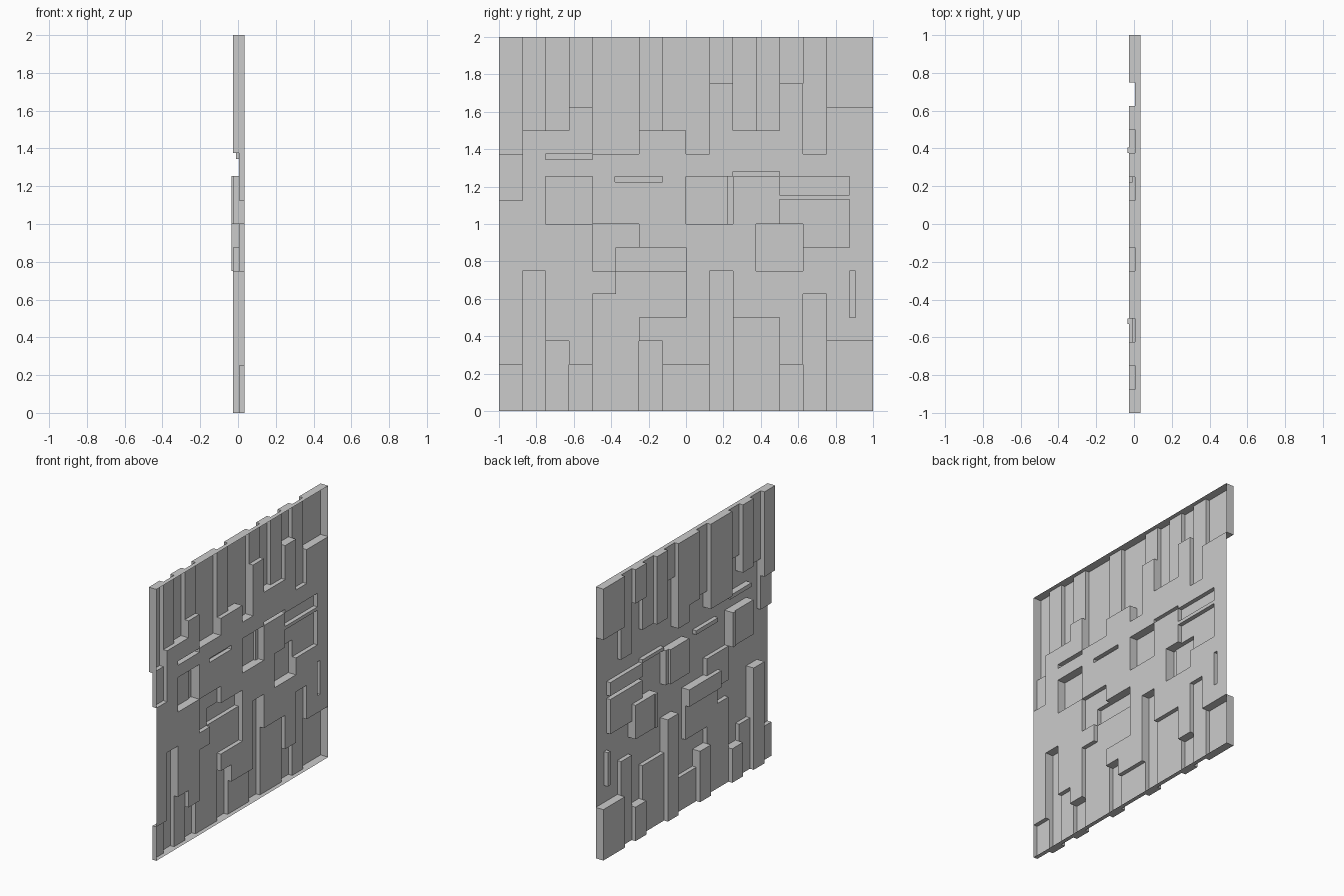
import bpy
import bmesh

if "Cube" in bpy.data.objects:
    bpy.data.objects.remove(bpy.data.objects["Cube"], do_unlink=True)

# Relief levels along x (the relief rises towards -x from an open back)
BASE, MID, SLIM, FULL, HIGH = 0.035, 0.004, -0.01, -0.027, -0.035
S = 1 / 8  # module size

# Border columns: (width in modules, length in modules, level), from y = -1 to y = 1
hanging = [(1, 5, FULL), (1, 4, MID), (1, 4, FULL), (1, 3, MID), (2, 5, FULL),
           (1, 4, MID), (1, 4, FULL), (1, 5, FULL), (1, 2, MID), (1, 4, FULL),
           (1, 4, MID), (1, 2, FULL), (1, 5, MID), (2, 3, FULL)]
standing = [(1, 2, MID), (1, 6, FULL), (1, 3, MID), (1, 2, FULL), (2, 5, MID),
            (1, 3, FULL), (2, 2, MID), (1, 6, FULL), (2, 4, MID), (1, 2, FULL),
            (1, 5, MID), (2, 3, FULL)]

blocks = []  # (y0, y1, z0, z1, level)


def add_columns(columns, from_top):
    y = -1.0
    for width, length, level in columns:
        y1 = y + width * S
        z0, z1 = (2 - length * S, 2.0) if from_top else (0.0, length * S)
        blocks.append((y, y1, z0, z1, level))
        y = y1


add_columns(hanging, True)
add_columns(standing, False)

# Step under the first hanging column, and the central stepped mass
blocks += [
    (-1, -0.875, 1.125, 1.375, MID),
    (-0.5, -0.25, 0.75, 1.0, MID),
    (-0.375, 0, 0.5, 0.875, MID),
    (-0.375, 0, 0.75, 0.875, FULL),
]
# Square blocks with a side strip
blocks += [
    (-0.75, -0.53, 1.0, 1.255, FULL), (-0.53, -0.5, 1.0, 1.255, HIGH),
    (0, 0.22, 1.0, 1.255, FULL), (0.22, 0.25, 1.0, 1.255, SLIM),
    (0.405, 0.625, 0.75, 1.0, FULL), (0.375, 0.405, 0.75, 1.0, HIGH),
]
# Grooved plate
blocks += [
    (0.5, 0.875, 0.875, 1.13, MID),
    (0.5, 0.875, 1.155, 1.255, MID),
]
# Thin bars
blocks += [
    (-0.75, -0.5, 1.345, 1.375, SLIM),
    (-0.38, -0.125, 1.225, 1.255, MID),
    (0.25, 0.5, 1.255, 1.28, MID),
    (0.875, 0.905, 0.5, 0.75, MID),
]


def level_at(y, z):
    if not (-1 < y < 1 and 0 < z < 2):
        return BASE
    return min([b[4] for b in blocks if b[0] < y < b[1] and b[2] < z < b[3]],
               default=BASE)


# Cell lines, with one extra line outside each border
ys = sorted({round(v, 4) for b in blocks for v in b[:2]})
zs = sorted({round(v, 4) for b in blocks for v in b[2:4]})
ys = [ys[0] - S] + ys + [ys[-1] + S]
zs = [zs[0] - S] + zs + [zs[-1] + S]

bm = bmesh.new()
corners = {}


def corner(x, y, z):
    key = (x, y, z)
    if key not in corners:
        corners[key] = bm.verts.new(key)
    return corners[key]


def quad(*points):
    return bm.faces.new([corner(*p) for p in points])


levels = [[level_at((a + b) / 2, (c + d) / 2) for c, d in zip(zs, zs[1:])]
          for a, b in zip(ys, ys[1:])]
for i, (y0, y1) in enumerate(zip(ys, ys[1:])):
    for j, (z0, z1) in enumerate(zip(zs, zs[1:])):
        x = levels[i][j]
        # Flat face of the cell
        if -1 < (y0 + y1) / 2 < 1 and 0 < (z0 + z1) / 2 < 2:
            quad((x, y0, z0), (x, y0, z1), (x, y1, z1), (x, y1, z0))
        # Walls to the next cells
        if i + 1 < len(levels):
            n = levels[i + 1][j]
            if n != x:
                quad((x, y1, z0), (x, y1, z1), (n, y1, z1), (n, y1, z0))
        if j + 1 < len(levels[i]):
            n = levels[i][j + 1]
            if n != x:
                quad((x, y0, z1), (n, y0, z1), (n, y1, z1), (x, y1, z1))

# Merge coplanar cells into clean faces
bmesh.ops.dissolve_limit(bm, angle_limit=0.01, verts=bm.verts[:], edges=bm.edges[:])
bm.normal_update()

mesh = bpy.data.meshes.new("relief_wall_panel")
bm.to_mesh(mesh)
bm.free()
panel = bpy.data.objects.new("relief_wall_panel", mesh)
bpy.context.scene.collection.objects.link(panel)

# Single plain grey
colour = (0.6, 0.6, 0.6, 1)
grey = bpy.data.materials.new("light_grey")
grey.use_nodes = True
grey.diffuse_color = colour
grey.node_tree.nodes["Principled BSDF"].inputs["Base Color"].default_value = colour
mesh.materials.append(grey)
